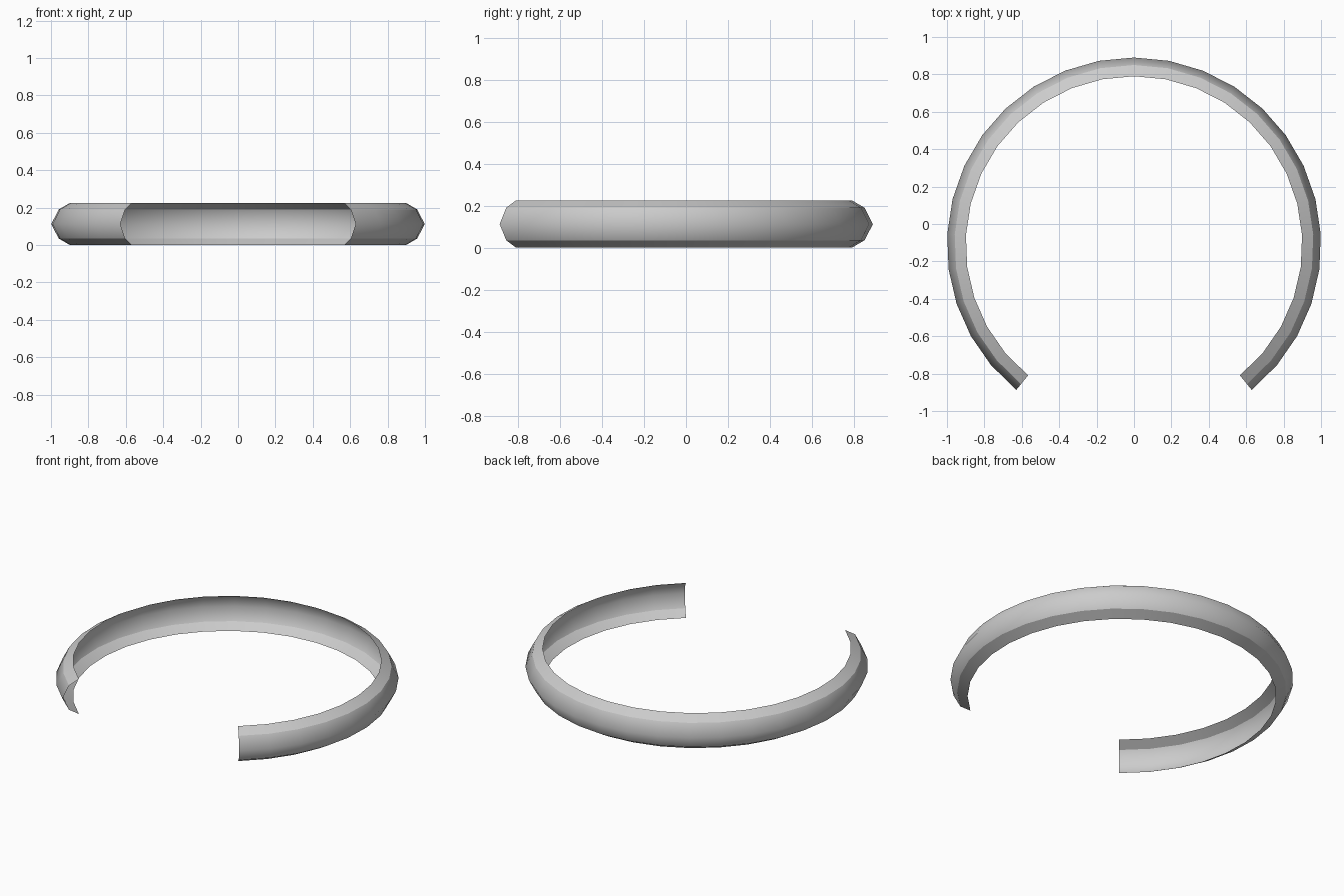
import bpy, bmesh
from math import sin, cos, radians

cube = bpy.data.objects.get("Cube")
if cube:
    bpy.data.objects.remove(cube, do_unlink=True)

# Plain grey metal
grey = bpy.data.materials.new("light grey")
grey.use_nodes = True
colour = (0.6, 0.6, 0.6, 1)
grey.diffuse_color = colour
grey.node_tree.nodes["Principled BSDF"].inputs["Base Color"].default_value = colour

# Cross-section of the thin shell: radius, height
profile = [(0.9, 0), (0.96, 0.035), (1.0, 0.112), (0.96, 0.19), (0.9, 0.225)]
centre_y = -0.11
half_sweep = 141
half_steps = 13

# Open band swept around the centre, with the gap at the front
bm = bmesh.new()
rings = []
for i in range(-half_steps, half_steps + 1):
    a = radians(half_sweep * i / half_steps)
    rings.append([bm.verts.new((r * sin(a), centre_y + r * cos(a), z)) for r, z in profile])

for ring, following in zip(rings, rings[1:]):
    for j in range(len(profile) - 1):
        face = bm.faces.new((ring[j], ring[j + 1], following[j + 1], following[j]))
        face.smooth = True
    # Crisp bevel lines near both rims
    for j in (1, 3):
        bm.edges.get((ring[j], following[j])).smooth = False

# Make the shell face outwards
bm.normal_update()
bm.faces.ensure_lookup_table()
middle = bm.faces[len(bm.faces) // 2]
outward = middle.calc_center_median()
outward.y -= centre_y
outward.z = 0
if middle.normal.dot(outward) < 0:
    bmesh.ops.reverse_faces(bm, faces=bm.faces)

mesh = bpy.data.meshes.new("open_band")
bm.to_mesh(mesh)
bm.free()
mesh.materials.append(grey)
band = bpy.data.objects.new("open_band", mesh)
bpy.context.collection.objects.link(band)
